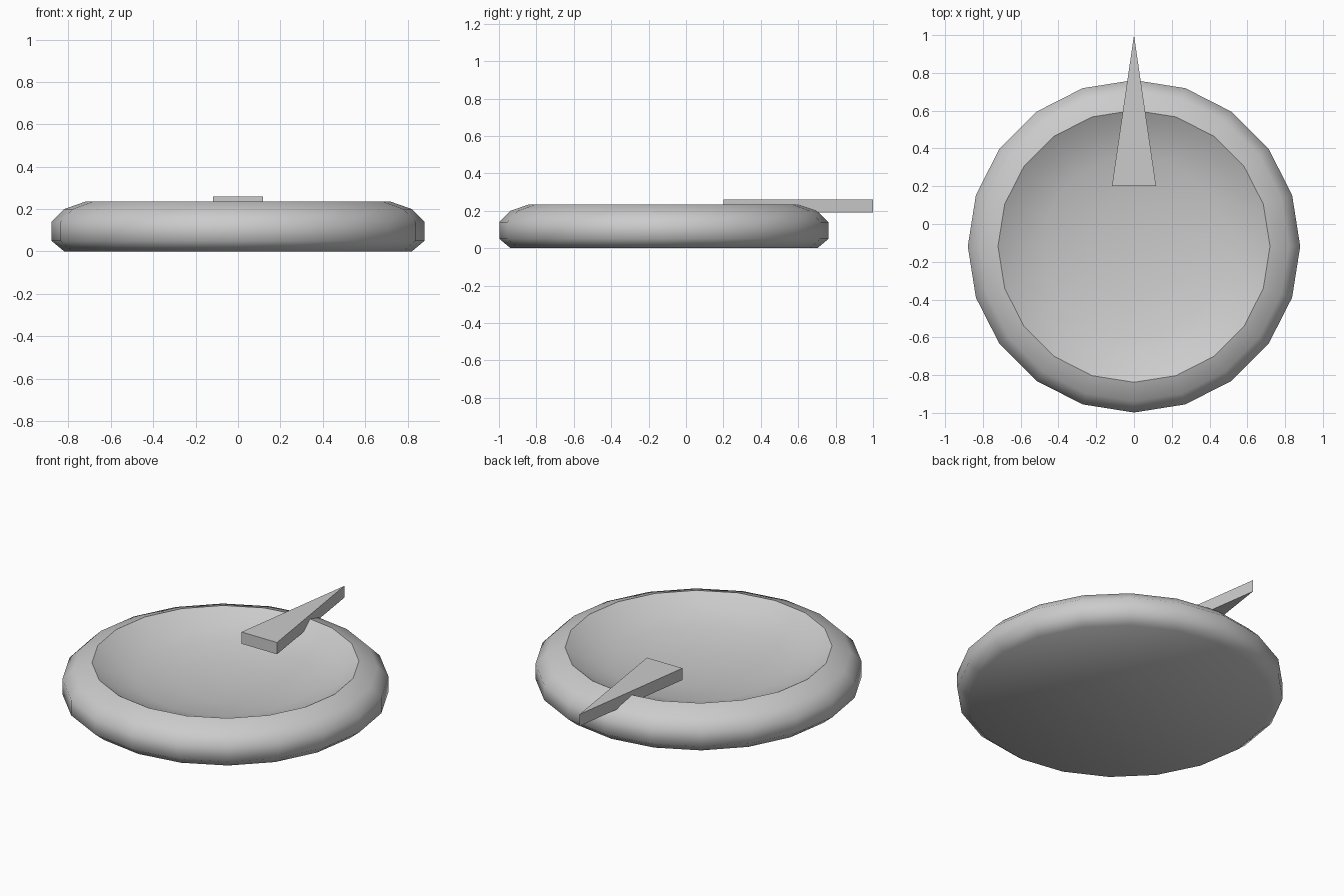
import bpy, bmesh, math

if "Cube" in bpy.data.objects:
    bpy.data.objects.remove(bpy.data.objects["Cube"])

SIDES = 20
CENTRE_Y = -0.118


def finish(bm, name):
    bmesh.ops.recalc_face_normals(bm, faces=bm.faces)
    mesh = bpy.data.meshes.new(name)
    bm.to_mesh(mesh)
    bm.free()
    obj = bpy.data.objects.new(name, mesh)
    bpy.context.collection.objects.link(obj)
    return obj


# Round dish: flat base, rounded rim and a hollow top, turned from a profile
profile = [(0.82, 0.0), (0.88, 0.05), (0.88, 0.14), (0.82, 0.20), (0.72, 0.235),
           (0.63, 0.183), (0.48, 0.137), (0.25, 0.105)]
CREST = 4
bm = bmesh.new()
rings = []
for r, z in profile:
    rings.append([bm.verts.new((r * math.cos(2 * math.pi * i / SIDES),
                                CENTRE_Y + r * math.sin(2 * math.pi * i / SIDES), z))
                  for i in range(SIDES)])
for a, b in zip(rings, rings[1:]):
    for i in range(SIDES):
        j = (i + 1) % SIDES
        bm.faces.new((a[i], a[j], b[j], b[i])).smooth = True
middle = bm.verts.new((0, CENTRE_Y, 0.095))
for i in range(SIDES):
    j = (i + 1) % SIDES
    bm.faces.new((rings[-1][i], rings[-1][j], middle)).smooth = True
bm.faces.new(rings[0][::-1]).smooth = True

# Crisp crest where the rim drops into the hollow
crest = set(rings[CREST])
for e in bm.edges:
    if e.verts[0] in crest and e.verts[1] in crest:
        e.smooth = False
finish(bm, "dish")

# Pointer: flat triangular prism reaching past the rim
bm = bmesh.new()
base = bm.faces.new([bm.verts.new(p) for p in
                     [(-0.117, 0.2, 0.19), (0.117, 0.2, 0.19), (0.0, 1.0, 0.19)]])
top = bmesh.ops.extrude_face_region(bm, geom=[base], use_keep_orig=True)
bmesh.ops.translate(bm, vec=(0, 0, 0.07),
                    verts=[g for g in top["geom"] if isinstance(g, bmesh.types.BMVert)])
finish(bm, "pointer")
